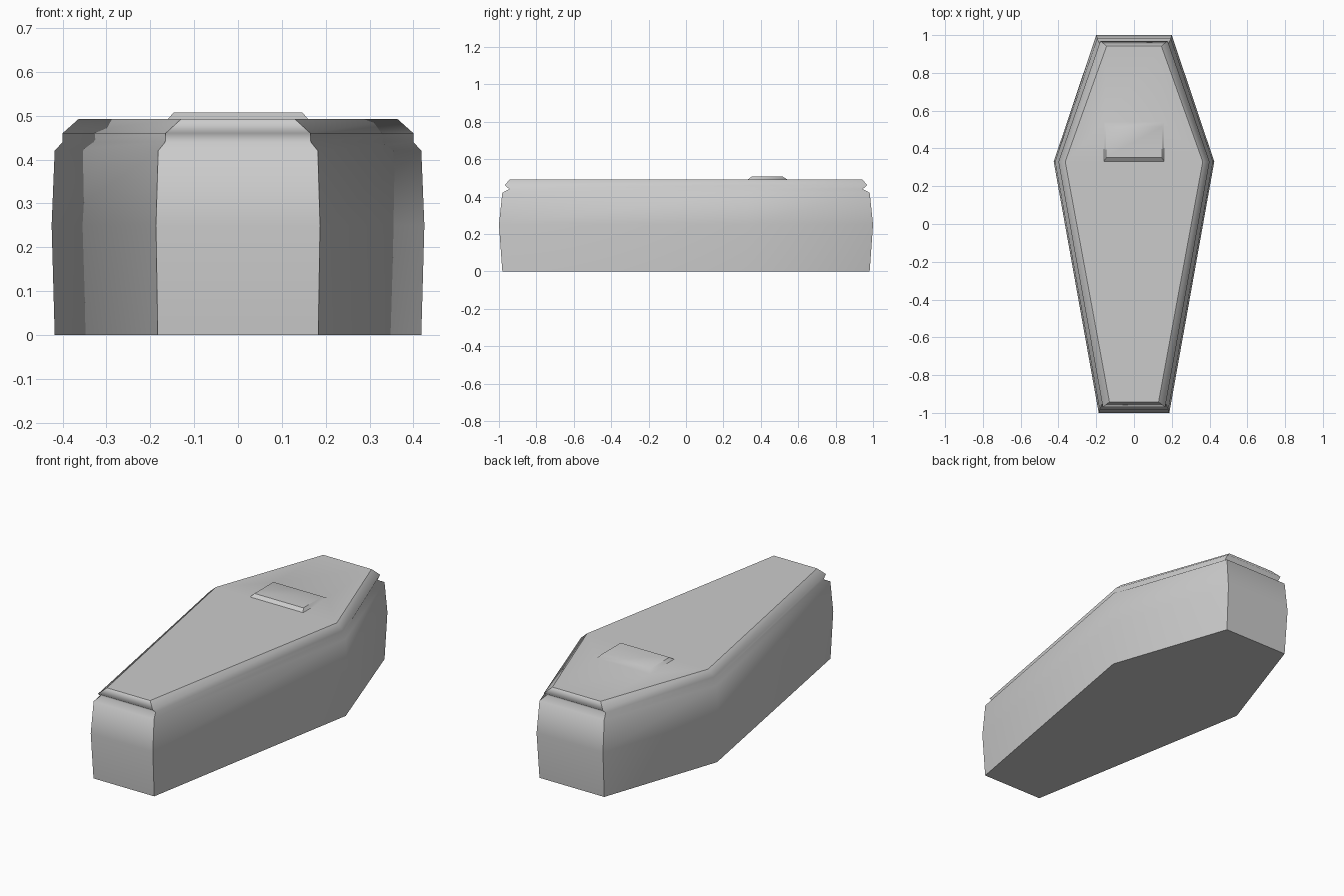
import bpy
import bmesh

cube = bpy.data.objects.get("Cube")
if cube:
    bpy.data.objects.remove(cube, do_unlink=True)

grey = bpy.data.materials.new("plain grey")
grey.use_nodes = True
colour = (0.6, 0.6, 0.6, 1)
grey.diffuse_color = colour
grey.node_tree.nodes["Principled BSDF"].inputs["Base Color"].default_value = colour

SHOULDER_Y = 0.33
bm = bmesh.new()


def hexagon(z, foot, shoulder, head, end):
    """Six-sided casket outline, counter-clockwise from the foot end."""
    points = [(-foot, -end), (foot, -end), (shoulder, SHOULDER_Y),
              (head, end), (-head, end), (-shoulder, SHOULDER_Y)]
    return [bm.verts.new((x, y, z)) for x, y in points]


def rectangle(z, half_width, front, back):
    points = [(-half_width, front), (half_width, front),
              (half_width, back), (-half_width, back)]
    return [bm.verts.new((x, y, z)) for x, y in points]


def bridge(lower, upper):
    for i in range(len(lower)):
        j = (i + 1) % len(lower)
        bm.faces.new((lower[i], lower[j], upper[j], upper[i]))


def sharpen(a, b):
    edge = bm.edges.get((a, b))
    if edge:
        edge.smooth = False


# Bulging body, groove under the lid, and chamfered lid rim
rings = [hexagon(*row) for row in (
    (0.00, 0.183, 0.418, 0.195, 0.982),
    (0.25, 0.187, 0.425, 0.200, 1.000),
    (0.42, 0.182, 0.418, 0.195, 0.982),
    (0.44, 0.166, 0.400, 0.178, 0.945),
    (0.46, 0.165, 0.400, 0.178, 0.969),
    (0.492, 0.130, 0.364, 0.145, 0.942))]
for lower, upper in zip(rings, rings[1:]):
    bridge(lower, upper)
    for corner in (0, 1, 3, 4):
        sharpen(lower[corner], upper[corner])
bm.faces.new(rings[0][::-1])

# Raised name plate, joined to the lid
rim = rings[-1]
base = rectangle(0.492, 0.160, 0.332, 0.540)
top = rectangle(0.507, 0.147, 0.352, 0.515)
bridge(base, top)
bm.faces.new(top)

# Flat lid surface around the plate
for face in ((rim[0], rim[1], base[1], base[0]),
             (rim[1], rim[2], base[1]), (rim[2], base[2], base[1]),
             (rim[2], rim[3], base[2]),
             (rim[3], rim[4], base[3], base[2]),
             (rim[4], rim[5], base[3]), (rim[5], base[0], base[3]),
             (rim[5], rim[0], base[0])):
    bm.faces.new(face)

# Crisp edges at the floor, lid rim and three sides of the plate
for ring in (rings[0], rim):
    for i in range(6):
        sharpen(ring[i], ring[(i + 1) % 6])
for ring in (base, top):
    for i, j in ((0, 1), (1, 2), (3, 0)):
        sharpen(ring[i], ring[j])
for i in (0, 1):
    sharpen(base[i], top[i])

for face in bm.faces:
    face.smooth = True
bmesh.ops.recalc_face_normals(bm, faces=bm.faces)
mesh = bpy.data.meshes.new("casket")
bm.to_mesh(mesh)
bm.free()
mesh.materials.append(grey)
casket = bpy.data.objects.new("casket", mesh)
bpy.context.collection.objects.link(casket)
